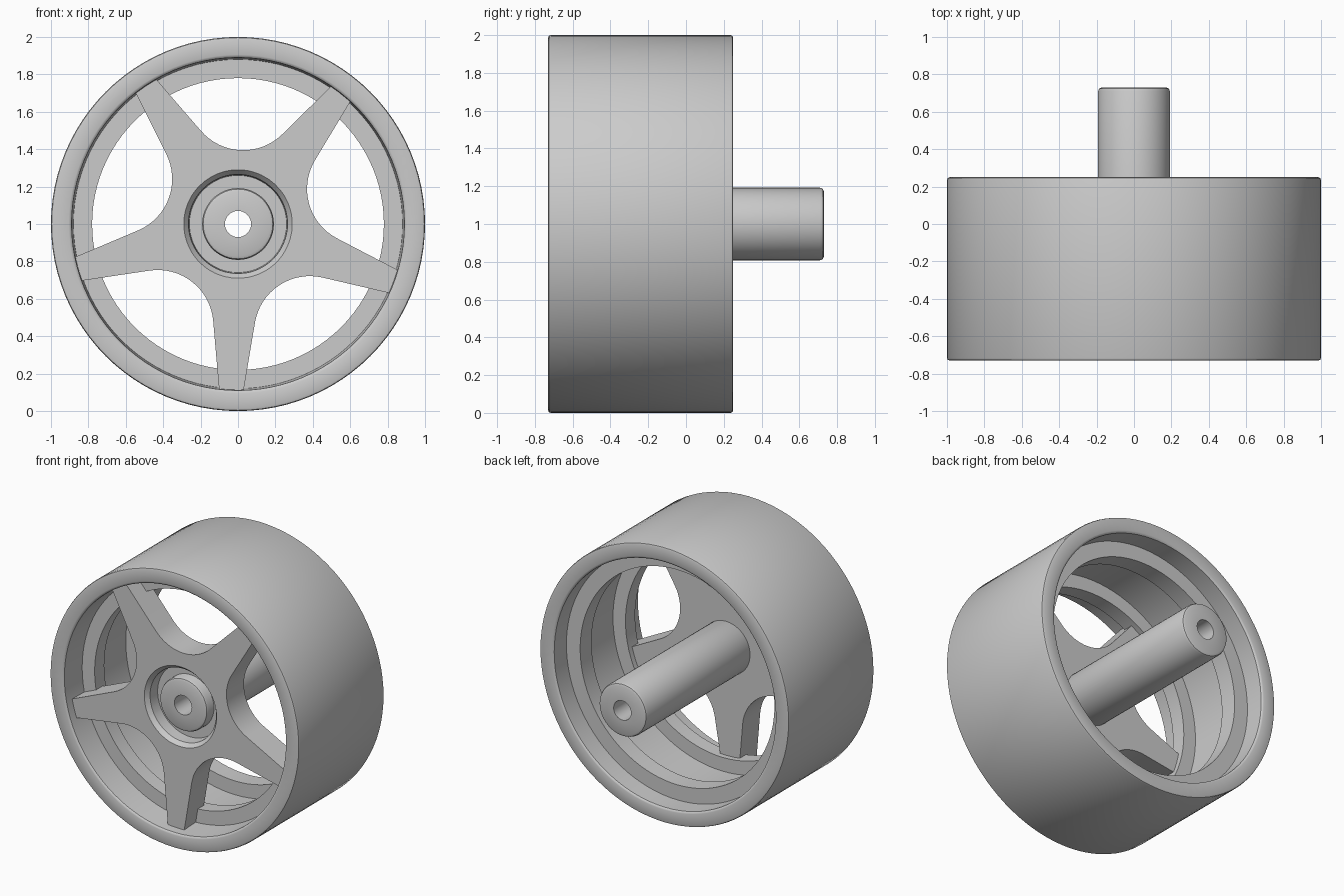
import bpy, bmesh, math

cube = bpy.data.objects.get("Cube")
if cube:
    bpy.data.objects.remove(cube)

grey = bpy.data.materials.new("light grey plastic")
grey.use_nodes = True
colour = (0.6, 0.6, 0.6, 1)
grey.diffuse_color = colour
grey.node_tree.nodes["Principled BSDF"].inputs["Base Color"].default_value = colour

AXLE_Z = 1.0


def circle(radius, angles):
    return [(radius * math.cos(a), radius * math.sin(a)) for a in angles]


def loft(name, rings, closed):
    """Skin a row of (outline, y) rings about the axle."""
    bm = bmesh.new()
    loops = [[bm.verts.new((x, y, z + AXLE_Z)) for x, z in pts] for pts, y in rings]
    pairs = list(zip(loops, loops[1:]))
    if closed:
        pairs.append((loops[-1], loops[0]))
    n = len(loops[0])
    for a, b in pairs:
        for i in range(n):
            j = (i + 1) % n
            bm.faces.new((a[i], a[j], b[j], b[i]))
    bmesh.ops.recalc_face_normals(bm, faces=bm.faces)
    mesh = bpy.data.meshes.new(name)
    bm.to_mesh(mesh)
    bm.free()
    mesh.materials.append(grey)
    obj = bpy.data.objects.new(name, mesh)
    bpy.context.collection.objects.link(obj)
    bpy.ops.object.select_all(action="DESELECT")
    obj.select_set(True)
    bpy.context.view_layer.objects.active = obj
    bpy.ops.object.shade_smooth_by_angle(angle=math.radians(30))
    return obj


def lathe(name, profile, steps):
    angles = [math.tau * i / steps for i in range(steps)]
    return loft(name, [(circle(r, angles), y) for r, y in profile], True)


# Rim: rounded outer band, a bead seat at each end and a wider barrel between
lathe("rim", [
    (0.985, -0.73), (0.996, -0.726), (1.0, -0.715),
    (1.0, 0.235), (0.996, 0.246), (0.985, 0.25),
    (0.905, 0.25), (0.897, 0.247), (0.89, 0.24),
    (0.89, 0.10), (0.78, 0.10), (0.78, -0.03), (0.88, -0.03),
    (0.88, -0.42), (0.78, -0.42), (0.78, -0.53), (0.88, -0.53),
    (0.89, -0.72), (0.897, -0.727), (0.905, -0.73)], 96)

# Axle tube with a through bore and softened ends
lathe("axle_tube", [
    (0.07, -0.63), (0.172, -0.63), (0.186, -0.624), (0.192, -0.61),
    (0.192, 0.71), (0.186, 0.724), (0.172, 0.73), (0.07, 0.73)], 48)

# Five-spoke star outline: straight tapering spokes joined by round valleys
valley_distance, valley_radius = 0.693, 0.298
half_spoke = [(0.9, 0.064)]
cx = valley_distance * math.cos(math.radians(36))
cy = valley_distance * math.sin(math.radians(36))
for i in range(9):
    a = math.radians(262.8 - 46.8 * i / 8)
    half_spoke.append((cx + valley_radius * math.cos(a), cy + valley_radius * math.sin(a)))
spoke = [(u, -w) for u, w in reversed(half_spoke[:-1])] + half_spoke
star = []
for k in range(5):
    t = math.radians(51.7 + 72 * k)
    star += [(u * math.cos(t) - w * math.sin(t), u * math.sin(t) + w * math.cos(t))
             for u, w in spoke]
star_angles = [math.atan2(z, x) for x, z in star]

# Spoke plate with a chamfered recess around the axle
loft("spokes", [
    (star, -0.66),
    (circle(0.29, star_angles), -0.66),
    (circle(0.265, star_angles), -0.63),
    (circle(0.26, star_angles), -0.55),
    (circle(0.15, star_angles), -0.55),
    (circle(0.15, star_angles), -0.46),
    (star, -0.46)], True)
